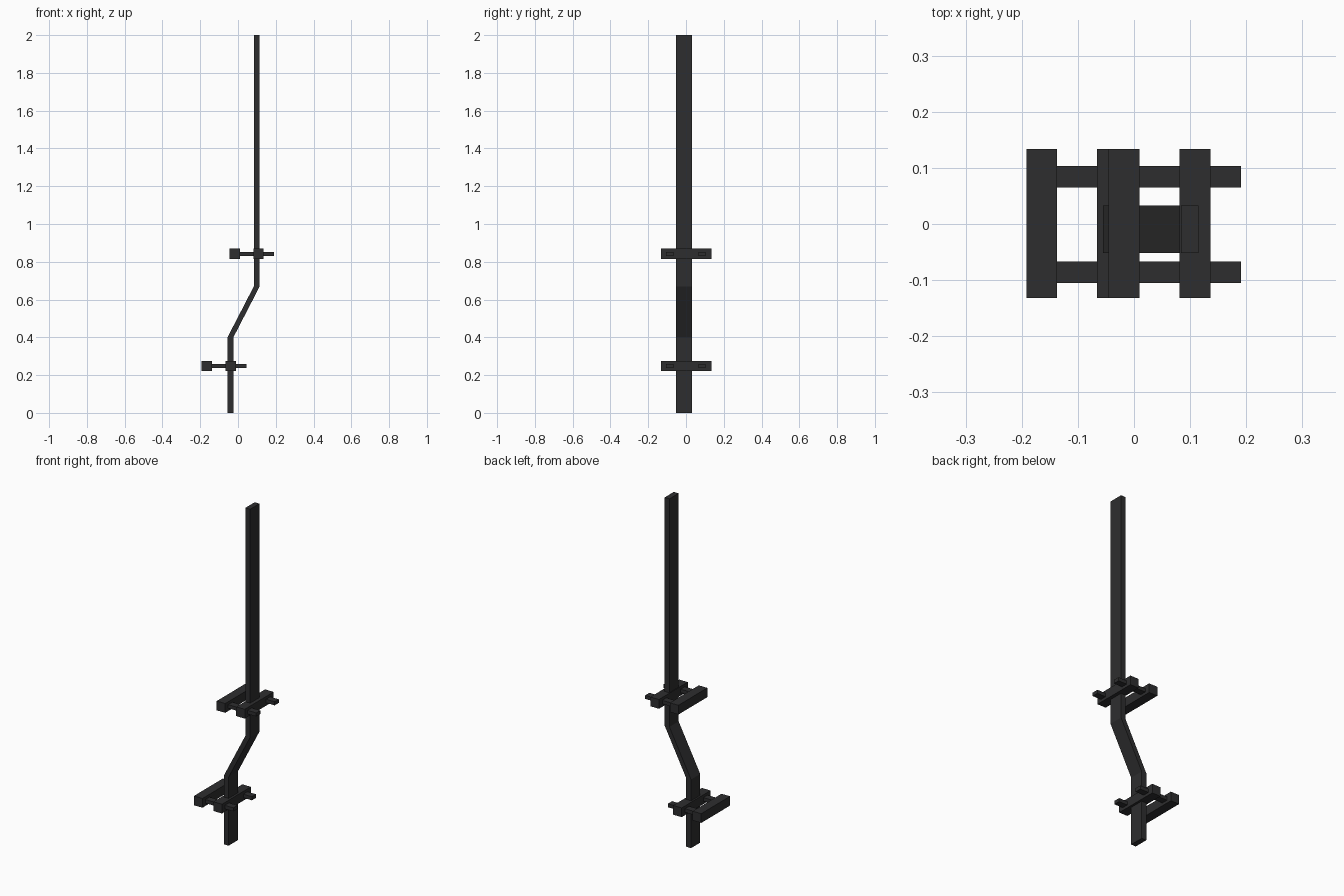
import bpy, bmesh

if "Cube" in bpy.data.objects:
    bpy.data.objects.remove(bpy.data.objects["Cube"])

mat = bpy.data.materials.new("charcoal black")
mat.diffuse_color = (0.027, 0.027, 0.028, 1)
mat.use_nodes = True
mat.node_tree.nodes["Principled BSDF"].inputs["Base Color"].default_value = mat.diffuse_color


def finish(name, bm):
    bmesh.ops.recalc_face_normals(bm, faces=bm.faces)
    me = bpy.data.meshes.new(name)
    bm.to_mesh(me)
    bm.free()
    me.materials.append(mat)
    bpy.context.collection.objects.link(bpy.data.objects.new(name, me))


def box(name, x0, x1, y0, y1, z0, z1):
    bm = bmesh.new()
    bmesh.ops.create_cube(bm, size=1)
    for v in bm.verts:
        v.co = (x1 if v.co.x > 0 else x0, y1 if v.co.y > 0 else y0, z1 if v.co.z > 0 else z0)
    finish(name, bm)


# Cranked flat pole: rectangular section stepped through the bends
bm = bmesh.new()
rings = []
for x, z in [(-0.04, 0), (-0.04, 0.40), (0.0995, 0.67), (0.0995, 2.0)]:
    rings.append([bm.verts.new((x + sx * 0.0155, y, z))
                  for sx, y in [(-1, -0.052), (1, -0.052), (1, 0.033), (-1, 0.033)]])
for a, b in zip(rings, rings[1:]):
    for i in range(4):
        j = (i + 1) % 4
        bm.faces.new((a[i], a[j], b[j], b[i]))
bm.faces.new(rings[0])
bm.faces.new(rings[-1])
finish("pole", bm)

# Two clamps: a grip bar, a bar round the pole, and two rods through both
for label, x, z in [("lower", -0.192, 0.249), ("upper", -0.045, 0.842)]:
    for part, dx in [("grip_bar", 0), ("pole_bar", 0.126)]:
        box(f"{label}_{part}", x + dx, x + dx + 0.055, -0.132, 0.134, z - 0.027, z + 0.027)
    for side, y in [("front", -0.086), ("back", 0.084)]:
        box(f"{label}_{side}_rod", x + 0.01, x + 0.236, y - 0.019, y + 0.019, z - 0.0105, z + 0.0105)
